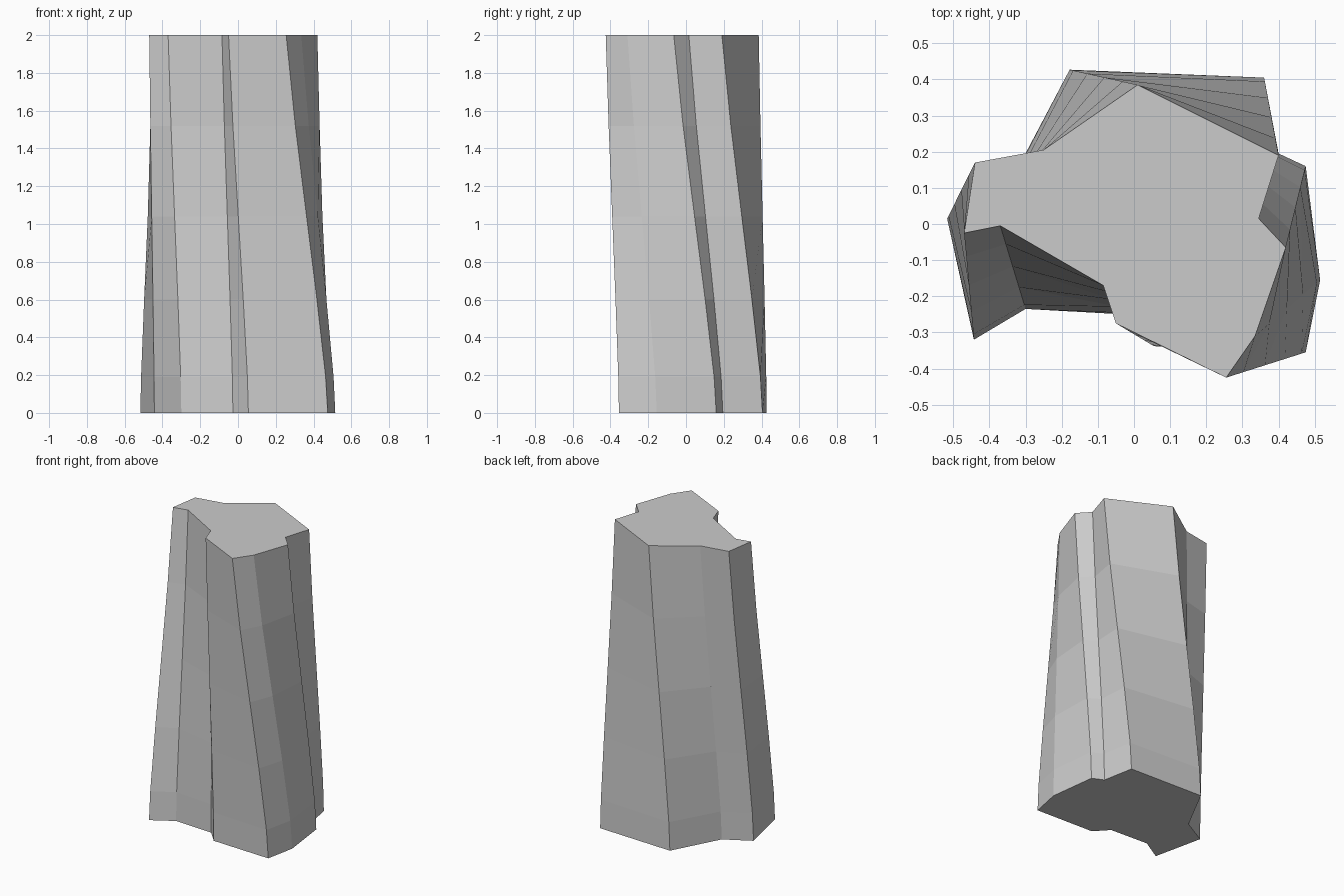
import bpy, bmesh
from mathutils import Vector

if "Cube" in bpy.data.objects:
    bpy.data.objects.remove(bpy.data.objects["Cube"])

# Matching outlines of the top and the foot, counter-clockwise from above
TOP = [(0.40, 0.19), (0.01, 0.385), (-0.25, 0.205), (-0.44, 0.17), (-0.47, -0.025),
       (-0.37, -0.005), (-0.085, -0.17), (-0.05, -0.275), (0.255, -0.425),
       (0.335, -0.31), (0.42, -0.065), (0.345, 0.015)]
FOOT = [(0.36, 0.405), (-0.178, 0.427), (-0.345, 0.11), (-0.517, 0.015), (-0.443, -0.32),
        (-0.30, -0.235), (-0.027, -0.25), (0.055, -0.338), (0.475, -0.355),
        (0.515, -0.155), (0.475, 0.16), (0.40, 0.195)]
# Height of each ring and how far it has twisted from foot to top
LEVELS = [(0, 0), (0.19, 0.05), (0.6, 0.26), (1.04, 0.51), (1.52, 0.78), (2, 1)]

bm = bmesh.new()
rings = []
for z, t in LEVELS:
    ring = []
    for a, b in zip(FOOT, TOP):
        p = Vector(a).lerp(Vector(b), t)
        ring.append(bm.verts.new((p.x, p.y, z)))
    rings.append(ring)

# Sides
n = len(TOP)
for low, high in zip(rings, rings[1:]):
    for i in range(n):
        j = (i + 1) % n
        bm.faces.new((low[i], low[j], high[j], high[i]))

# Flat ends
bm.faces.new(rings[-1])
bm.faces.new(rings[0][::-1])
bmesh.ops.recalc_face_normals(bm, faces=bm.faces)

mesh = bpy.data.meshes.new("rock_column")
bm.to_mesh(mesh)
bm.free()
bpy.context.collection.objects.link(bpy.data.objects.new("rock_column", mesh))
